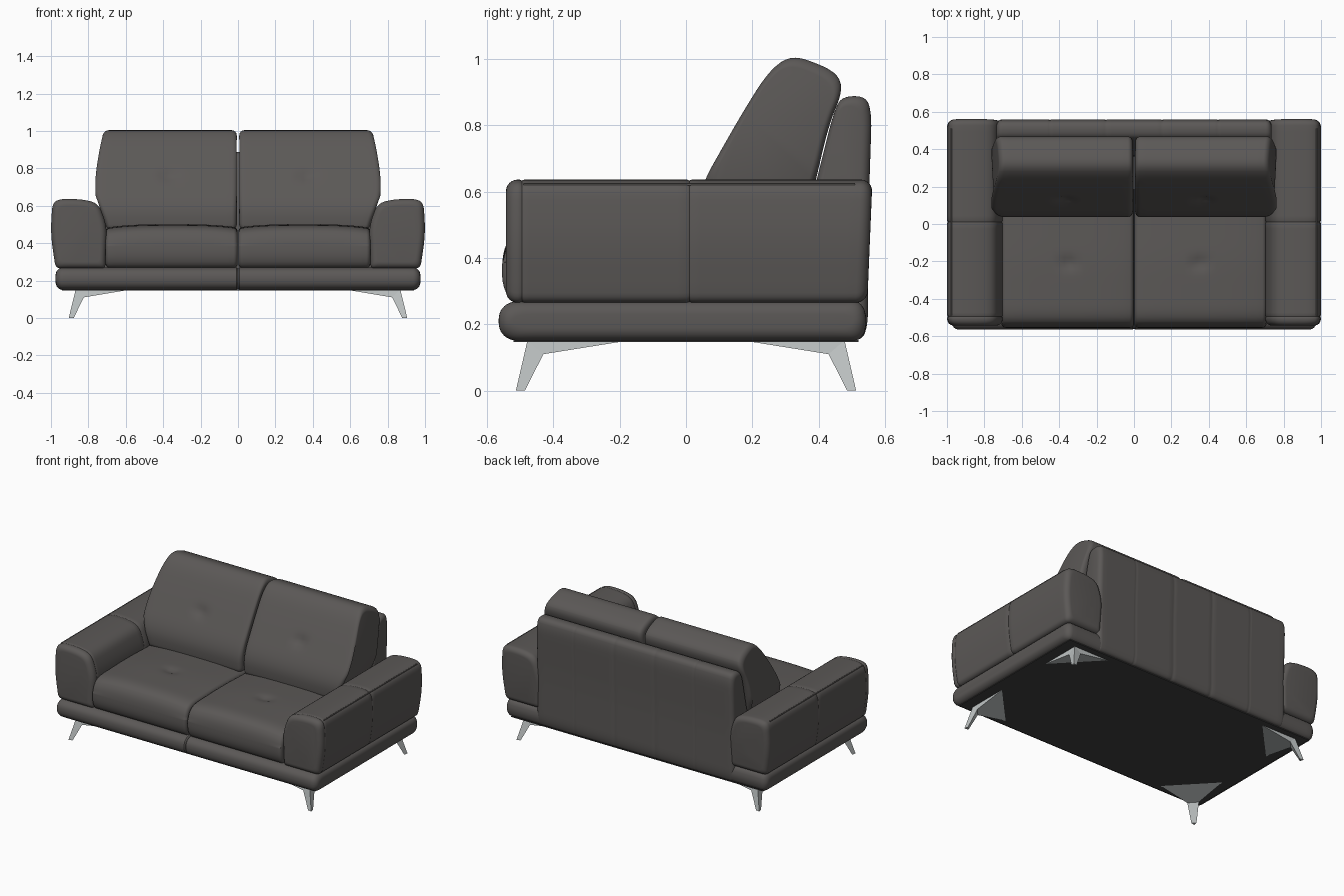
import bpy, bmesh, math
from mathutils import Vector

if "Cube" in bpy.data.objects:
    bpy.data.objects.remove(bpy.data.objects["Cube"])


def material(name, rgb, rough):
    m = bpy.data.materials.new(name)
    m.use_nodes = True
    m.diffuse_color = (*rgb, 1)
    node = m.node_tree.nodes["Principled BSDF"]
    node.inputs["Base Color"].default_value = (*rgb, 1)
    node.inputs["Roughness"].default_value = rough
    return m


LEATHER = material("dark grey leather", (0.105, 0.098, 0.094), 0.6)
LINING = material("black lining", (0.05, 0.05, 0.05), 0.9)
METAL = material("brushed metal", (0.52, 0.55, 0.55), 0.4)


def finish(bm, name, mat, smooth=True):
    bmesh.ops.recalc_face_normals(bm, faces=bm.faces)
    mesh = bpy.data.meshes.new(name)
    bm.to_mesh(mesh)
    bm.free()
    mesh.materials.append(mat)
    ob = bpy.data.objects.new(name, mesh)
    bpy.context.collection.objects.link(ob)
    if smooth:
        bpy.ops.object.select_all(action="DESELECT")
        ob.select_set(True)
        bpy.context.view_layer.objects.active = ob
        bpy.ops.object.shade_smooth_by_angle(angle=math.radians(40))
    return ob


def rounded(corners, step=0.035):
    """Closed outline with each corner (u, v, radius) rounded off."""
    raw, n = [], len(corners)
    for i, (u, v, r) in enumerate(corners):
        c = Vector((u, v))
        a, b = (Vector(corners[(i + k) % n][:2]) - c for k in (-1, 1))
        p = c + a.normalized() * min(r, a.length * 0.48)
        q = c + b.normalized() * min(r, b.length * 0.48)
        for k in range(6):
            t = k / 5
            raw.append(p * (1 - t) ** 2 + c * 2 * t * (1 - t) + q * t * t)
    out = []
    for i, p in enumerate(raw):
        q = raw[(i + 1) % len(raw)]
        parts = max(1, math.ceil((q - p).length / step))
        out += [p.lerp(q, k / parts) for k in range(parts)]
    return out


def padded(name, corners, axis, start, end, radius, grooves=(), depth=0.004,
           side=1, shape=None):
    """Extrude an outline along x or y with soft ends and sewn grooves."""
    outline = rounded(corners)
    us, vs = [p.x for p in outline], [p.y for p in outline]
    mid = Vector(((min(us) + max(us)) / 2, (min(vs) + max(vs)) / 2))
    hu, hv = (max(us) - min(us)) / 2, (max(vs) - min(vs)) / 2
    stations = []
    for k in range(7):
        a = k / 6 * math.pi / 2
        run, inset = radius * (1 - math.cos(a)), radius * (1 - math.sin(a))
        stations += [(start + run, inset), (end - run, inset)]
    count = math.ceil((end - start - 2 * radius) / 0.035)
    for k in range(1, count):
        t = start + radius + (end - start - 2 * radius) * k / count
        if all(abs(t - g) > 0.012 for g in grooves):
            stations.append((t, 0))
    for g in grooves:
        stations += [(g - 0.007, 0), (g, depth), (g + 0.007, 0)]
    bm, rings = bmesh.new(), []
    for t, inset in sorted(stations):
        ring = []
        for p in outline:
            u = mid.x + (p.x - mid.x) * (1 - inset / hu)
            v = mid.y + (p.y - mid.y) * (1 - inset / hv)
            co = Vector((t, u, v) if axis == "x" else (u, t, v))
            if shape:
                shape(co)
            co.x *= side
            ring.append(bm.verts.new(co))
        rings.append(ring)
    for a, b in zip(rings, rings[1:]):
        for i in range(len(a)):
            j = (i + 1) % len(a)
            bm.faces.new((a[i], a[j], b[j], b[i]))
    bm.faces.new(rings[0])
    bm.faces.new(rings[-1])
    return finish(bm, name, LEATHER)


def dimple(co, centre, push):
    d = (co - Vector(centre)).length
    co += Vector(push) * math.exp(-(d / 0.035) ** 2)


def shape_seat(co):
    # crowned top, tufted in the middle
    if co.z > 0.4:
        co.z -= 0.018 * abs((co.x - 0.35) / 0.35) ** 3
    dimple(co, (0.35, -0.21, 0.5), (0, 0, -0.018))


def shape_back_cushion(co):
    # outer side narrows toward the crown and down between the arms
    pull = 0.045 * max(0, (co.z - 0.72) / 0.28) ** 1.5
    pull += 0.055 * max(0, min(1, (0.66 - co.z) / 0.16))
    co.x -= pull * max(0, co.x) / 0.76
    dimple(co, (0.37, 0.13, 0.76), (0.0, 0.015, -0.009))


def shape_arm(co):
    # rear end leans back slightly toward the top
    if co.y > 0.4:
        co.y -= 0.015 * (0.63 - co.z) / 0.36


# Base plinth and underside lining
padded("base", [(-0.53, 0.15, 0.03), (-0.565, 0.18, 0.04), (-0.565, 0.24, 0.04),
                (-0.53, 0.27, 0.03), (0.53, 0.27, 0.03), (0.548, 0.21, 0.04),
                (0.53, 0.15, 0.03)],
       "x", -0.975, 0.975, 0.04, grooves=(0,), depth=0.006)
bm = bmesh.new()
bmesh.ops.create_cube(bm, size=1)
for v in bm.verts:
    v.co = (v.co.x * 1.88, v.co.y * 1.04, 0.15 + v.co.z * 0.006)
finish(bm, "underside_lining", LINING, smooth=False)

# Backrest panel
padded("backrest", [(0.36, 0.2, 0.02), (0.36, 0.5, 0.1), (0.445, 0.84, 0.08),
                    (0.47, 0.888, 0.04), (0.545, 0.888, 0.035), (0.56, 0.83, 0.05),
                    (0.549, 0.5, 0.1), (0.549, 0.2, 0.05), (0.53, 0.148, 0.03)],
       "x", -0.735, 0.735, 0.03, grooves=(-0.45, -0.15, 0.15, 0.45), depth=0.002)

ARM = [(0.71, 0.265, 0.02), (0.975, 0.265, 0.03), (1.003, 0.45, 0.1),
       (0.992, 0.615, 0.04), (0.95, 0.637, 0.04), (0.83, 0.635, 0.07),
       (0.745, 0.612, 0.045), (0.7, 0.49, 0.06)]
SEAT = [(-0.53, 0.268, 0.03), (-0.558, 0.33, 0.06), (-0.55, 0.44, 0.06),
        (-0.5, 0.495, 0.07), (-0.2, 0.503, 0.1), (0.2, 0.49, 0.04),
        (0.2, 0.268, 0.02)]
BACK = [(0.04, 0.47, 0.03), (0.035, 0.6, 0.09), (0.165, 0.83, 0.1),
        (0.25, 0.965, 0.07), (0.32, 1.014, 0.05), (0.45, 0.965, 0.06),
        (0.475, 0.91, 0.05), (0.43, 0.8, 0.08), (0.36, 0.5, 0.05)]


def piping(name, side):
    curve = bpy.data.curves.new(name, "CURVE")
    curve.dimensions = "3D"
    curve.bevel_depth = 0.004
    curve.bevel_resolution = 2
    spline = curve.splines.new("POLY")
    spline.points.add(1)
    for point, y in zip(spline.points, (-0.49, 0.51)):
        point.co = (side * 0.976, y, 0.622, 1)
    curve.materials.append(LEATHER)
    bpy.context.collection.objects.link(bpy.data.objects.new(name, curve))


def leg(name, sx, sy):
    """Corner bracket with two tapering wings and a splayed foot."""
    bm = bmesh.new()
    foot = [(0.905, 0.513, 0), (0.878, 0.508, 0), (0.9, 0.486, 0)]
    knee = [(0.825, 0.483, 0.11), (0.872, 0.43, 0.11)]
    top = [(0.868, 0.478, 0.152), (0.61, 0.478, 0.146), (0.868, 0.205, 0.146)]
    f0, f1, f2, k1, k2, a, b, c = (bm.verts.new((x * sx, y * sy, z))
                                   for x, y, z in foot + knee + top)
    for face in ((f0, f1, k1, a), (a, k1, b), (f0, a, k2, f2), (a, c, k2),
                 (f1, f2, k2, k1), (k1, k2, c, b), (a, b, c), (f0, f2, f1)):
        bm.faces.new(face)
    finish(bm, name, METAL, smooth=False)


# Mirrored pairs: arms, cushions and legs
for label, s in (("left", 1), ("right", -1)):
    padded(label + "_arm", ARM, "y", -0.543, 0.562, 0.035,
           grooves=(-0.495, 0.01), depth=0.003, side=s, shape=shape_arm)
    piping(label + "_arm_piping", s)
    padded(label + "_seat_cushion", SEAT, "x", 0.002, 0.708, 0.022,
           side=s, shape=shape_seat)
    padded(label + "_back_cushion", BACK, "x", 0.007, 0.763, 0.028,
           side=s, shape=shape_back_cushion)
    leg(label + "_front_leg", s, -1)
    leg(label + "_rear_leg", s, 1)
